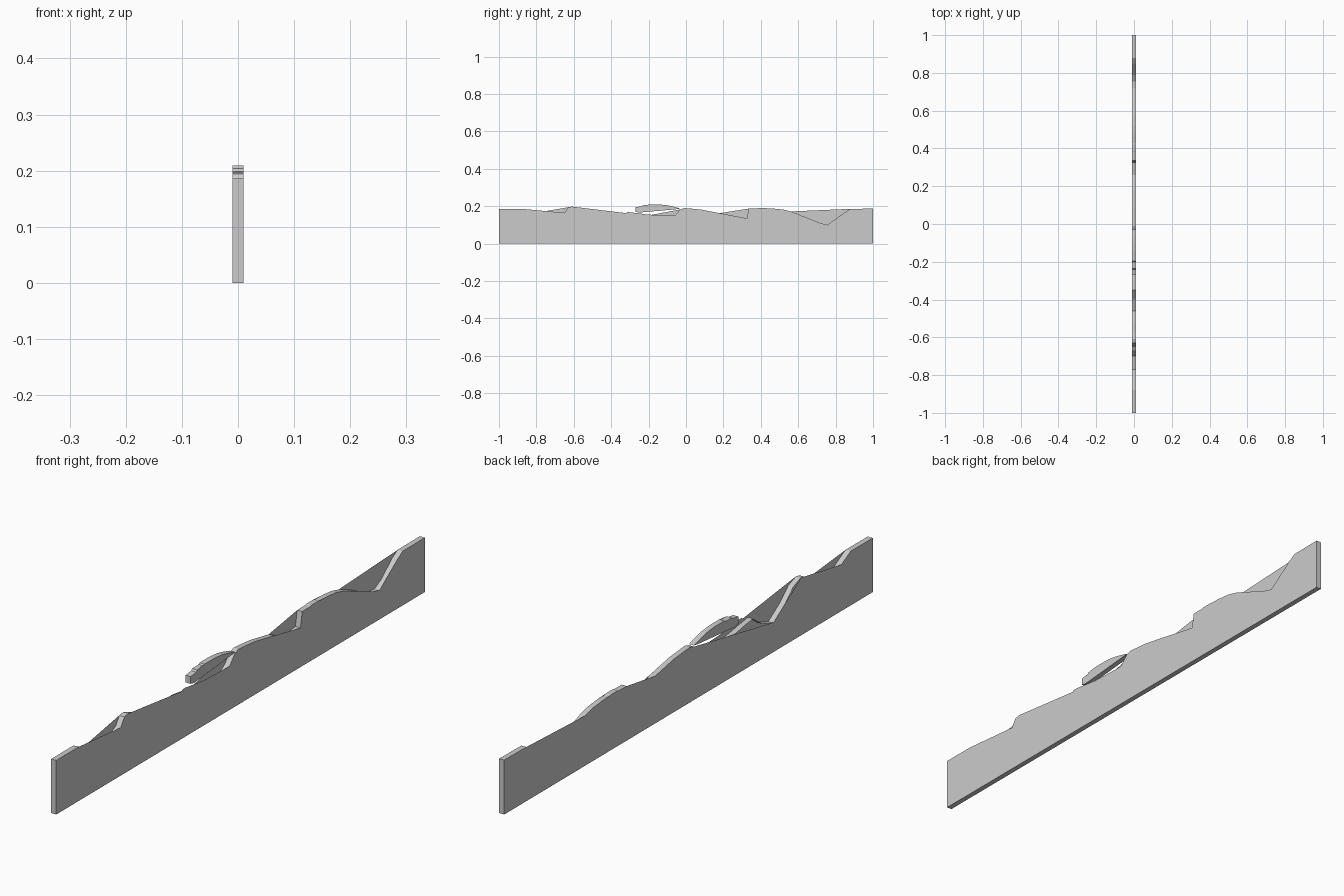
import bpy, bmesh

if "Cube" in bpy.data.objects:
    bpy.data.objects.remove(bpy.data.objects["Cube"])

HALF = 0.0095


def obj_from(bm, name):
    bmesh.ops.triangulate(bm, faces=[f for f in bm.faces if len(f.verts) > 4])
    me = bpy.data.meshes.new(name)
    bm.to_mesh(me)
    bm.free()
    ob = bpy.data.objects.new(name, me)
    bpy.context.collection.objects.link(ob)


def side(bm, x, pts):
    loop = pts if x < 0 else pts[::-1]
    bm.faces.new([bm.verts.new((x, y, z)) for y, z in loop])


def strip(bm, pts, closed=True):
    a = [bm.verts.new((-HALF, y, z)) for y, z in pts]
    b = [bm.verts.new((HALF, y, z)) for y, z in pts]
    n = len(pts)
    for i in range(n if closed else n - 1):
        j = (i + 1) % n
        bm.faces.new((a[i], b[i], b[j], a[j]))


# Profile sections shared by the sides and the top strip
start = [(-1, 0), (-1, .186), (-.88, .186)]
crest = [(-.63, .194), (-.61, .198)]
hump = [(-.03, .183), (-.01, .19), (.03, .187), (.08, .182), (.18, .163)]
ridge = [(.335, .187), (.38, .188), (.385, .19), (.42, .19), (.43, .187),
         (.47, .187), (.52, .182), (.56, .172), (.6, .157)]
end = [(.88, .186), (1, .187), (1, 0)]
steps = [(-.34, .165), (-.32, .163), (-.315, .168), (-.30, .168), (-.295, .16), (-.26, .157)]
valley = [(.68, .12), (.72, .102), (.755, .1), (.79, .118), (.85, .168)]

# Right side keeps the valleys on the right, left side bridges them
right = (start + [(-.67, .162), (-.65, .165)] + crest + steps
         + [(-.085, .133), (-.06, .15)] + hump + [(.325, .135)] + ridge + valley + end)
left = (start + [(-.83, .16), (-.77, .115)] + crest[1:]
        + [(-.52, .138), (-.46, .10), (-.13, .163)] + hump + ridge + end)
top = (start + [(-.83, .16), (-.77, .115), (-.70, .125), (-.67, .155), (-.65, .165)] + crest
       + [(-.57, .183), (-.52, .138), (-.46, .10), (-.40, .12), (-.35, .157)]
       + [(-.3, .15), (-.26, .143), (-.12, .125), (-.085, .133), (-.06, .15)]
       + hump + [(.26, .125), (.325, .135)] + ridge + valley + end)

bm = bmesh.new()
side(bm, HALF, right)
side(bm, -HALF, left)
strip(bm, top)
obj_from(bm, "terrain_wall")

# Overhanging curl
curl = [(-.25, .166), (-.27, .17), (-.27, .195), (-.24, .199), (-.235, .204), (-.20, .205),
        (-.195, .209), (-.14, .209), (-.10, .205), (-.06, .196), (-.03, .187), (-.06, .183)]
bm = bmesh.new()
side(bm, HALF, curl)
side(bm, -HALF, curl)
strip(bm, curl)
obj_from(bm, "overhanging_curl")
